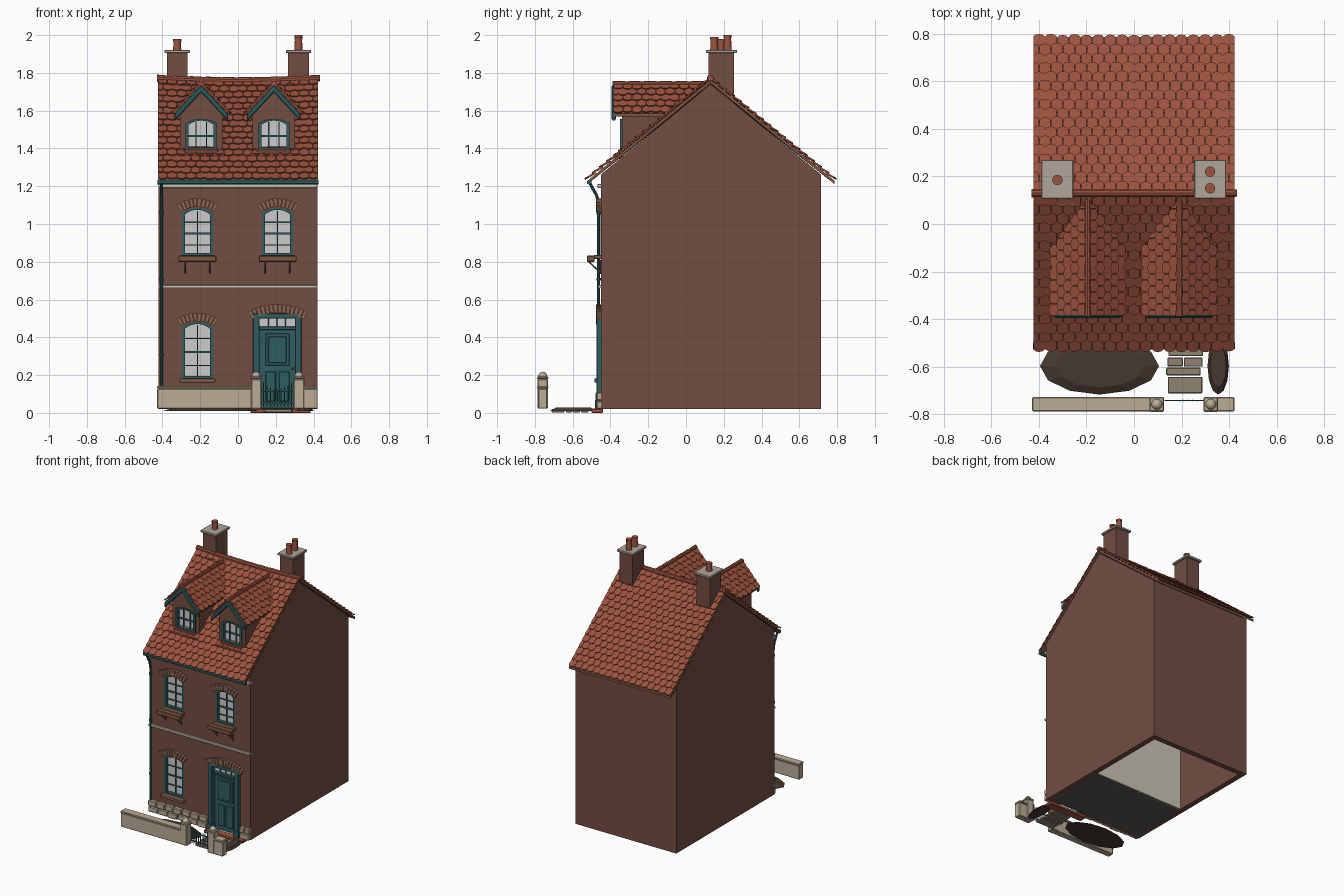
import bpy, bmesh, math, random
from mathutils import Vector as V

if "Cube" in bpy.data.objects:
    bpy.data.objects.remove(bpy.data.objects["Cube"])

random.seed(4)
COL = dict(brick=(.17, .075, .055), tile=(.33, .085, .048), teal=(.03, .11, .12), stone=(.5, .42, .3),
           arch=(.26, .13, .08), white=(.62, .57, .48), glass=(.6, .6, .62), soil=(.06, .04, .03),
           dark=(.1, .1, .1), wood=(.2, .09, .05), path=(.28, .23, .17), cap=(.42, .38, .32))
MAT = {}
for k, c in COL.items():
    MAT[k] = bpy.data.materials.new(k)
    MAT[k].diffuse_color = (*c, 1)


def finish(bm, name, mat, bevel=0, smooth=False):
    bmesh.ops.recalc_face_normals(bm, faces=bm.faces)
    me = bpy.data.meshes.new(name)
    bm.to_mesh(me)
    bm.free()
    ob = bpy.data.objects.new(name, me)
    bpy.context.collection.objects.link(ob)
    me.materials.append(MAT[mat])
    bpy.ops.object.select_all(action='DESELECT')
    ob.select_set(True)
    bpy.context.view_layer.objects.active = ob
    if bevel:
        m = ob.modifiers.new('bevel', 'BEVEL')
        m.width = bevel
    if smooth:
        bpy.ops.object.shade_smooth_by_angle()
    return ob


def prism(bm, pts, a, b, axis='y'):
    """Extrude a 2D outline along an axis; b may depend on the point."""
    def at(p, t):
        t = t(p) if callable(t) else t
        return {'x': (t, *p), 'y': (p[0], t, p[1]), 'z': (*p, t)}[axis]
    A = [bm.verts.new(at(p, a)) for p in pts]
    B = [bm.verts.new(at(p, b)) for p in pts]
    bm.faces.new(A)
    bm.faces.new(B[::-1])
    for i in range(len(pts)):
        j = (i + 1) % len(pts)
        bm.faces.new((A[i], B[i], B[j], A[j]))


def box(bm, x0, x1, y0, y1, z0, z1):
    prism(bm, [(x0, z0), (x1, z0), (x1, z1), (x0, z1)], y0, y1)


def boxes(name, mat, items, bevel=0):
    bm = bmesh.new()
    for it in items:
        box(bm, *it)
    return finish(bm, name, mat, bevel)


def cyl(bm, p, q, r1, r2=None, seg=10):
    p, q = V(p), V(q)
    d = q - p
    M = d.to_track_quat('Z', 'Y').to_matrix().to_4x4()
    M.translation = (p + q) / 2
    bmesh.ops.create_cone(bm, cap_ends=True, segments=seg, radius1=r1, radius2=r1 if r2 is None else r2,
                          depth=d.length, matrix=M)


def opening(cx, hw, z0, zs, rise, n=8):
    """Outline of an opening with a segmental arch head."""
    R = (hw * hw + rise * rise) / (2 * rise)
    a = math.asin(hw / R)
    head = [(cx + R * math.sin(a - 2 * a * i / n), zs + rise - R + R * math.cos(a - 2 * a * i / n))
            for i in range(n + 1)]
    return [(cx - hw, z0), (cx + hw, z0)] + head


def ring(bm, outer, inner, y0, y1):
    L = [[bm.verts.new((p[0], y, p[1])) for p in pts]
         for pts, y in ((outer, y0), (inner, y0), (inner, y1), (outer, y1))]
    n = len(outer)
    for k in range(4):
        A, B = L[k], L[(k + 1) % 4]
        for i in range(n):
            bm.faces.new((A[i], A[(i + 1) % n], B[(i + 1) % n], B[i]))


def subtract(ob, cutter):
    cutter.hide_render = True
    m = ob.modifiers.new('cut', 'BOOLEAN')
    m.object, m.operation, m.solver = cutter, 'DIFFERENCE', 'EXACT'
    bpy.context.view_layer.objects.active = ob
    bpy.ops.object.modifier_apply(modifier='cut')
    bpy.data.objects.remove(cutter)


def window(name, cx, hw, z0, zs, rise, y, cols, rows):
    bm = bmesh.new()
    f = .016
    ring(bm, opening(cx, hw, z0, zs, rise), opening(cx, hw - f, z0 + f, zs - f * .6, rise), y - .012, y + .02)
    top = zs + rise - f
    for i in range(1, cols):
        x = cx - hw + 2 * hw * i / cols
        box(bm, x - .003, x + .003, y + .004, y + .016, z0 + f, top)
    for i in range(1, rows):
        z = z0 + (top - z0) * i / rows
        h = .005 if i * 2 == rows else .003
        box(bm, cx - hw + f, cx + hw - f, y + .004, y + .016, z - h, z + h)
    finish(bm, name + '_frame', 'teal')
    bm = bmesh.new()
    prism(bm, opening(cx, hw - .004, z0, zs - .004, rise), y + .012, y + .018)
    finish(bm, name + '_glass', 'glass')


def brick_arch(name, cx, crown, R, deg, n, h=.045):
    bm = bmesh.new()
    for i in range(n):
        a0, a1 = (math.radians(-deg + 2 * deg * (i + k) / n) for k in (.07, .93))
        prism(bm, [(cx + r * math.sin(a), crown - R + r * math.cos(a))
                   for r, a in ((R, a0), (R + h, a0), (R + h, a1), (R, a1))], -.472 - random.random() * .006, -.44)
    finish(bm, name, 'arch')


def tiles(bm, O, U, W, N, ulen, vlen, pitch=.045, w=.05, keep=lambda c: True):
    """Overlapping scalloped tiles on a slope: U along the eave, W up the slope."""
    O, U, W, N = V(O), V(U).normalized(), V(W).normalized(), V(N).normalized()
    rows, cols = round(vlen / pitch), round(ulen / w)
    pitch, w = vlen / rows, ulen / cols
    for r in range(rows):
        for c in range(cols + r % 2):
            u0 = max(0, (c - .5 * (r % 2)) * w)
            u1 = min(ulen, (c + 1 - .5 * (r % 2)) * w)
            top = pitch * (1.3 if r < rows - 1 else 1)
            jit = random.uniform(-.003, .003)
            if not keep(O + U * (u0 + u1) / 2 + W * (r + .7) * pitch):
                continue
            m, h = (u0 + u1) / 2, (u1 - u0) / 2 - .001
            out = [(m - h, top), (m - h, .012), (m - h * .6, .003), (m, 0), (m + h * .6, .003), (m + h, .012), (m + h, top)]
            A, B = [], []
            for u, v in out:
                lift = .010 * (1 - v / top)
                p = O + U * u + W * (r * pitch + v + (jit if v < top else 0))
                A.append(bm.verts.new(p + N * lift))
                B.append(bm.verts.new(p + N * (lift + .009)))
            bm.faces.new(A)
            bm.faces.new(B)
            for i in range(7):
                j = (i + 1) % 7
                bm.faces.new((A[i], A[j], B[j], B[i]))


def sag(bm):
    for v in bm.verts:
        v.co.z -= .012 * max(0, 1 - (v.co.x / .42) ** 2) * min(1, max(0, (v.co.z - 1.23) / .55))


SL = .823
# brick shell with cut openings
WIN = [('ground_window', -.215, .082, .18, .455, .025), ('left_upper_window', -.215, .082, .83, 1.06, .025),
       ('right_upper_window', .21, .082, .83, 1.06, .025)]
bm = bmesh.new()
prism(bm, [(-.45, .02), (.715, .02), (.715, 1.262), (.13, 1.74), (-.45, 1.262)], -.42, .42, 'x')
walls = finish(bm, 'walls', 'brick')
bm = bmesh.new()
prism(bm, [(-.41, -.1), (.675, -.1), (.675, 1.24), (.13, 1.69), (-.41, 1.24)], -.38, .38, 'x')
subtract(walls, finish(bm, 'inner_cutter', 'brick'))
bm = bmesh.new()
for _, *w in WIN + [('door', .208, .115, -.05, .5, .025)]:
    prism(bm, opening(*w), -.6, -.39)
subtract(walls, finish(bm, 'opening_cutter', 'brick'))
boxes('room_floor', 'dark', [(-.385, .385, -.415, .05, .02, .03)])
boxes('room_partition', 'white', [(-.385, .385, .04, .05, .02, 1.24)])

# windows, sills, arches, flower boxes
for name, *w in WIN:
    window(name, *w, -.44, 2, 4)
    brick_arch(name + '_arch', w[0], w[3] + .03, .157, 34, 10)
boxes('ground_sill', 'arch', [(-.31, -.12, -.485, -.43, .16, .182)], .003)
for n, cx in (('left', -.215), ('right', .21)):
    boxes(n + '_window_box', 'wood', [(cx - .1, cx + .1, -.525, -.485, .80, .832),
                                      (cx - .09, cx + .09, -.49, -.43, .815, .835)], .003)
    bm = bmesh.new()
    for s in (-.065, .065):
        cyl(bm, (cx + s, -.515, .8), (cx + s, -.455, .745), .004)
        cyl(bm, (cx + s, -.455, .735), (cx + s, -.455, .81), .004)
    finish(bm, n + '_box_brackets', 'dark')

# door set
boxes('door_frame', 'teal', [(x, x + .034, -.475, -.42, .02, .51) for x in (.08, .302)]
      + [(x, x + .044, -.482, -.42, .02, .07) for x in (.075, .297)]
      + [(.08, .336, -.475, -.42, .5, .525), (.11, .306, -.46, -.42, .44, .458)]
      + [(x, x + .005, -.445, -.425, .455, .5) for x in (.16, .205, .25)], .003)
boxes('fanlight_glass', 'glass', [(.11, .306, -.435, -.428, .45, .505)])
boxes('door', 'teal', [(.112, .305, -.44, -.415, .022, .442), (.145, .272, -.45, -.43, .25, .42),
                       (.16, .257, -.456, -.43, .265, .405), (.145, .2, -.45, -.43, .06, .22),
                       (.217, .272, -.45, -.43, .06, .22)], .003)
bm = bmesh.new()
bmesh.ops.create_uvsphere(bm, u_segments=10, v_segments=6, radius=.008)
bmesh.ops.translate(bm, verts=bm.verts, vec=(.29, -.455, .235))
finish(bm, 'door_knob', 'arch', smooth=True)
brick_arch('door_arch', .21, .53, .297, 28, 14)
boxes('door_step', 'tile', [(.065, .385, -.5, -.44, 0, .022)], .003)

# stone bands and plinth
boxes('string_courses', 'white', [(-.42, .42, -.465, -.44, .66, .676), (-.42, .42, -.468, -.44, 1.19, 1.212)], .002)
stones = []
for row in (0, 1):
    for x0, x1, n in ((-.42, .072, 6 + row), (.342, .42, 1 + row)):
        s = (x1 - x0) / n
        stones += [(x0 + s * i + .002, x0 + s * (i + 1) - .002, -.47 - random.random() * .01, -.44,
                    .02 + .045 * row, .062 + .045 * row) for i in range(n)]
boxes('plinth_stones', 'stone', stones, .005)

# main roof
bm = bmesh.new()
prism(bm, [(-.52, 1.23), (.13, 1.765), (.785, 1.23), (.785, 1.212), (.13, 1.745), (-.52, 1.212)], -.422, .422, 'x')
bmesh.ops.subdivide_edges(bm, edges=[e for e in bm.edges if abs(e.verts[0].co.x - e.verts[1].co.x) > .5], cuts=8)
sag(bm)
finish(bm, 'roof_deck', 'wood')
bm = bmesh.new()
tiles(bm, (-.424, -.525, 1.228), (1, 0, 0), (0, .65, .535), (0, -.535, .65), .848, .84, .05)
tiles(bm, (-.424, .785, 1.228), (1, 0, 0), (0, -.655, .535), (0, .535, .655), .848, .845, .05)
sag(bm)
finish(bm, 'roof_tiles', 'tile')
bm = bmesh.new()
for i in range(10):
    x = -.43 + .086 * i
    cyl(bm, (x, .13, 1.772), (x + .09, .13, 1.772), .019, .016)
sag(bm)
finish(bm, 'ridge_tiles', 'tile', smooth=True)

# gutter and downpipe
bm = bmesh.new()
cyl(bm, (-.425, -.512, 1.222), (.425, -.512, 1.222), .013, seg=12)
path = [(-.405, -.512, 1.222), (-.405, -.495, 1.19), (-.405, -.472, 1.15), (-.405, -.462, 1.1), (-.405, -.462, .02)]
for p, q in zip(path, path[1:]):
    cyl(bm, p, q, .008)
for z in (.3, .7, 1.05):
    cyl(bm, (-.405, -.462, z), (-.405, -.462, z + .015), .011)
finish(bm, 'gutter_and_downpipe', 'teal', smooth=True)

# dormers
for n, cx in (('left', -.195), ('right', .19)):
    meet = lambda p: -.52 + (p[1] - 1.23) / SL + .025
    above = lambda c: c.z > 1.225 + SL * (c.y + .52)
    bm = bmesh.new()
    prism(bm, [(cx - .112, 1.36), (cx + .112, 1.36), (cx + .112, 1.60), (cx, 1.715), (cx - .112, 1.60)], -.34, meet)
    body = finish(bm, n + '_dormer_walls', 'brick')
    shape = (cx, .082, 1.39, 1.535, .022)
    bm = bmesh.new()
    prism(bm, opening(*shape), -.5, -.315)
    subtract(body, finish(bm, 'dormer_cutter', 'brick'))
    window(n + '_dormer_window', *shape, -.337, 3, 2)
    boxes(n + '_dormer_sill', 'tile', [(cx - .125, cx + .125, -.378, -.33, 1.345, 1.375),
                                       (cx - .09, cx + .09, -.36, -.33, 1.378, 1.394)], .003)
    chev = lambda t, e=.142: [(cx - e, 1.585), (cx, 1.738), (cx + e, 1.585), (cx + e, 1.585 - t), (cx, 1.738 - t), (cx - e, 1.585 - t)]
    bm = bmesh.new()
    prism(bm, chev(.015), -.38, meet)
    finish(bm, n + '_dormer_deck', 'wood')
    bm = bmesh.new()
    prism(bm, chev(.042), -.395, -.37)
    finish(bm, n + '_bargeboard', 'teal', .006)
    bm = bmesh.new()
    for s in (-1, 1):
        tiles(bm, (cx + s * .147, -.385, 1.58), (0, 1, 0), (-s * .142, 0, .153), (s * .153, 0, .142), .5, .214, keep=above)
    finish(bm, n + '_dormer_tiles', 'tile')
    bm = bmesh.new()
    for i in range(6):
        cyl(bm, (cx, -.388 + .083 * i, 1.742), (cx, -.302 + .083 * i, 1.742), .016, .013)
    finish(bm, n + '_dormer_ridge', 'tile', smooth=True)

# chimneys
for n, cx, pots in (('left', -.322, [(.185, 1.98)]), ('right', .32, [(.15, 1.99), (.22, 2)])):
    boxes(n + '_chimney', 'brick', [(cx - .055, cx + .055, .12, .255, 1.62, 1.905),
                                    (cx - .066, cx + .07, .08, .13, 1.68, 1.745)])
    boxes(n + '_chimney_cap', 'cap', [(cx - .067, cx + .067, .107, .27, 1.905, 1.922)], .003)
    bm = bmesh.new()
    for y, z in pots:
        cyl(bm, (cx, y, 1.92), (cx, y, z), .022, .018, 12)
        cyl(bm, (cx, y, z - .014), (cx, y, z), .022, seg=12)
    finish(bm, n + '_chimney_pots', 'tile', smooth=True)

# garden wall, pillars, gate
boxes('garden_wall', 'stone', [(-.428, .075, -.783, -.735, .022, .128), (-.428, .075, -.788, -.728, .128, .142),
                               (.345, .422, -.783, -.735, .022, .128), (.345, .422, -.788, -.728, .128, .142)], .004)
for n, cx in (('left', .096), ('right', .323)):
    boxes(n + '_pillar', 'stone', [(cx - .028, cx + .028, -.786, -.73, .022, .18),
                                   (cx - .031, cx + .031, -.79, -.727, .18, .193)], .005)
    bm = bmesh.new()
    bmesh.ops.create_uvsphere(bm, u_segments=12, v_segments=8, radius=.023)
    bmesh.ops.translate(bm, verts=bm.verts, vec=(cx, -.758, .195))
    finish(bm, n + '_pillar_ball', 'stone', smooth=True)
bm = bmesh.new()
for i in range(9):
    x = .135 + .0186 * i
    cyl(bm, (x, -.742, .035), (x, -.742, .125 + .035 * ((i - 4) / 4) ** 2), .0035, seg=6)
for z in (.05, .11):
    box(bm, .128, .292, -.745, -.739, z, z + .007)
finish(bm, 'gate', 'teal')

# path slabs and planting beds
boxes('path_slabs', 'path', [(.145, .29, -.555, -.515, .003, .02), (.14, .205, -.598, -.562, .003, .02),
                             (.21, .288, -.6, -.562, .003, .02), (.135, .28, -.636, -.604, .003, .02),
                             (.142, .287, -.712, -.643, .003, .02)], .003)
for n, cx, rx in (('left', -.145, .25), ('right', .354, .045)):
    bm = bmesh.new()
    bmesh.ops.create_cone(bm, cap_ends=True, segments=12, radius1=1, radius2=.75, depth=1)
    for v in bm.verts:
        v.co = V((cx + v.co.x * rx, -.597 + v.co.y * .12, .02 + v.co.z * .018))
    finish(bm, n + '_soil_bed', 'soil')

for m in bpy.data.materials:
    if m.users and not m.is_grease_pencil:
        m.use_nodes = True
        m.node_tree.nodes["Principled BSDF"].inputs["Base Color"].default_value = m.diffuse_color
